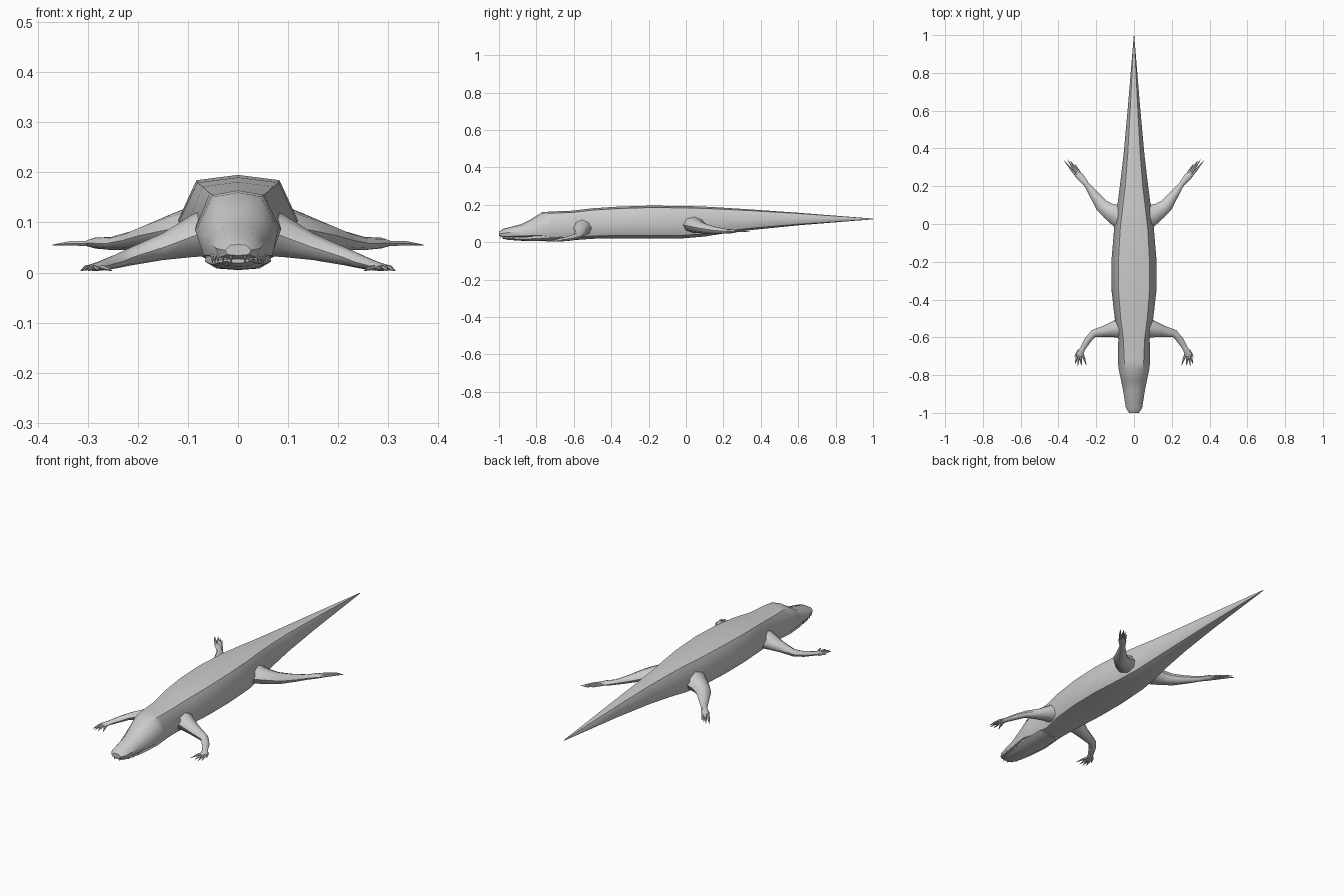
import bpy, bmesh, math
from mathutils import Vector

grey = bpy.data.materials.new("grey skin")
grey.diffuse_color = (0.6, 0.6, 0.6, 1)


def skin(bm, rings):
    """Bridge a list of equal-length rings and cap both ends."""
    rows = [[bm.verts.new(p) for p in r] for r in rings]
    n = len(rows[0])
    for a, b in zip(rows, rows[1:]):
        for i in range(n):
            j = (i + 1) % n
            bm.faces.new((a[i], a[j], b[j], b[i]))
    bm.faces.new(rows[0])
    bm.faces.new(rows[-1])


def finish(bm, name, angle=50):
    bmesh.ops.recalc_face_normals(bm, faces=bm.faces[:])
    me = bpy.data.meshes.new(name)
    bm.to_mesh(me)
    bm.free()
    ob = bpy.data.objects.new(name, me)
    bpy.context.collection.objects.link(ob)
    me.materials.append(grey)
    bpy.ops.object.select_all(action='DESELECT')
    ob.select_set(True)
    bpy.context.view_layer.objects.active = ob
    bpy.ops.object.shade_smooth_by_angle(angle=math.radians(angle))
    return ob


def body_ring(y, w, top, bottom, shoulder, belly):
    """Eight-sided cross-section, symmetric in x."""
    h = top - bottom
    half = [(shoulder * w, bottom + 0.94 * h), (w, bottom + 0.48 * h),
            (belly * w, bottom + 0.09 * h)]
    pts = [(0, top)] + half + [(0, bottom)] + [(-x, z) for x, z in reversed(half)]
    return [Vector((x, y, z)) for x, z in pts]


def limb_rings(path, n):
    """Rings along a path of (x, y, z, half width, half height)."""
    rings = []
    for i, (x, y, z, rw, rh) in enumerate(path):
        a, b = path[max(i - 1, 0)], path[min(i + 1, len(path) - 1)]
        d = Vector((b[0] - a[0], b[1] - a[1], 0)).normalized()
        side = Vector((d.y, -d.x, 0))
        rings.append([Vector((x, y, z)) + side * rw * math.cos(t) + Vector((0, 0, rh * math.sin(t)))
                      for t in (2 * math.pi * k / n for k in range(n))])
    return rings


# body, tail and upper head: y, half width, top, bottom, shoulder, belly
bm = bmesh.new()
skin(bm, [body_ring(*s) for s in (
    (-1.0, 0.026, 0.056, 0.034, 0.6, 0.8),
    (-0.975, 0.043, 0.072, 0.026, 0.6, 0.9),
    (-0.88, 0.058, 0.096, 0.026, 0.55, 0.9),
    (-0.83, 0.068, 0.122, 0.026, 0.55, 0.9),
    (-0.77, 0.081, 0.160, 0.022, 0.56, 0.85),
    (-0.72, 0.086, 0.164, 0.014, 0.6, 0.75),
    (-0.61, 0.083, 0.168, 0.010, 0.68, 0.7),
    (-0.50, 0.102, 0.181, 0.018, 0.69, 0.72),
    (-0.36, 0.118, 0.190, 0.020, 0.69, 0.72),
    (-0.20, 0.120, 0.195, 0.020, 0.69, 0.72),
    (-0.02, 0.105, 0.194, 0.020, 0.69, 0.72),
    (0.10, 0.088, 0.190, 0.030, 0.66, 0.7),
    (0.20, 0.075, 0.184, 0.046, 0.62, 0.68),
    (0.36, 0.056, 0.174, 0.066, 0.6, 0.66),
    (0.60, 0.034, 0.157, 0.090, 0.6, 0.66),
    (1.0, 0.001, 0.126, 0.122, 0.6, 0.66))])
finish(bm, "body_head_and_tail")

# lower jaw tucked beneath the snout
bm = bmesh.new()
skin(bm, [body_ring(*s) for s in (
    (-0.982, 0.022, 0.027, 0.019, 0.9, 0.6),
    (-0.95, 0.037, 0.027, 0.012, 0.95, 0.6),
    (-0.86, 0.052, 0.028, 0.006, 0.95, 0.6),
    (-0.76, 0.066, 0.040, 0.005, 0.95, 0.65),
    (-0.64, 0.062, 0.050, 0.008, 0.9, 0.7))])
finish(bm, "lower_jaw")

# small teeth along the upper lip
bm = bmesh.new()
for s in (-1, 1):
    for x, y in ((0.014, -0.993), (0.030, -0.978), (0.040, -0.955), (0.046, -0.925), (0.051, -0.89)):
        skin(bm, [[Vector((s * x + r * math.cos(k * math.pi / 2), y + r * math.sin(k * math.pi / 2), z))
                   for k in range(4)] for r, z in ((0.004, 0.036), (0.0005, 0.019))])
finish(bm, "teeth", 20)

front_leg = [(0.03, -0.555, 0.085, 0.060, 0.050), (0.09, -0.553, 0.074, 0.048, 0.043),
             (0.15, -0.567, 0.052, 0.031, 0.027), (0.215, -0.580, 0.032, 0.020, 0.018),
             (0.245, -0.615, 0.022, 0.018, 0.014), (0.272, -0.660, 0.014, 0.014, 0.010),
             (0.288, -0.692, 0.010, 0.019, 0.007), (0.292, -0.703, 0.008, 0.014, 0.004)]
front_toes = [((0.276, -0.680), (0.252, -0.747)), ((0.284, -0.690), (0.278, -0.751)),
              ((0.291, -0.690), (0.298, -0.752)), ((0.297, -0.684), (0.312, -0.742)),
              ((0.292, -0.668), (0.314, -0.704))]
rear_leg = [(0.03, 0.035, 0.100, 0.070, 0.050), (0.09, 0.045, 0.092, 0.060, 0.042),
            (0.135, 0.070, 0.082, 0.043, 0.034), (0.170, 0.098, 0.074, 0.036, 0.027),
            (0.212, 0.155, 0.064, 0.024, 0.019), (0.253, 0.212, 0.058, 0.014, 0.013),
            (0.285, 0.250, 0.059, 0.020, 0.011), (0.300, 0.268, 0.058, 0.016, 0.005)]
rear_toes = [((0.278, 0.255), (0.314, 0.318)), ((0.287, 0.258), (0.336, 0.334)),
             ((0.292, 0.254), (0.353, 0.341)), ((0.297, 0.246), (0.370, 0.336))]

# legs with tapering toes, mirrored left and right
for name, leg, toes, z0, z1 in (("front_leg", front_leg, front_toes, 0.010, 0.004),
                                ("rear_leg", rear_leg, rear_toes, 0.058, 0.055)):
    for side, s in (("left", 1), ("right", -1)):
        bm = bmesh.new()
        paths = [(leg, 8)]
        for (ax, ay), (bx, by) in toes:
            mx, my = (ax + bx) / 2, (ay + by) / 2
            paths.append(([(ax, ay, z0, 0.007, 0.006), (mx, my, (z0 + z1) / 2 + 0.002, 0.006, 0.005),
                           (bx, by, z1, 0.001, 0.001)], 6))
        for path, n in paths:
            skin(bm, limb_rings([(s * p[0],) + p[1:] for p in path], n))
        finish(bm, f"{side}_{name}")
